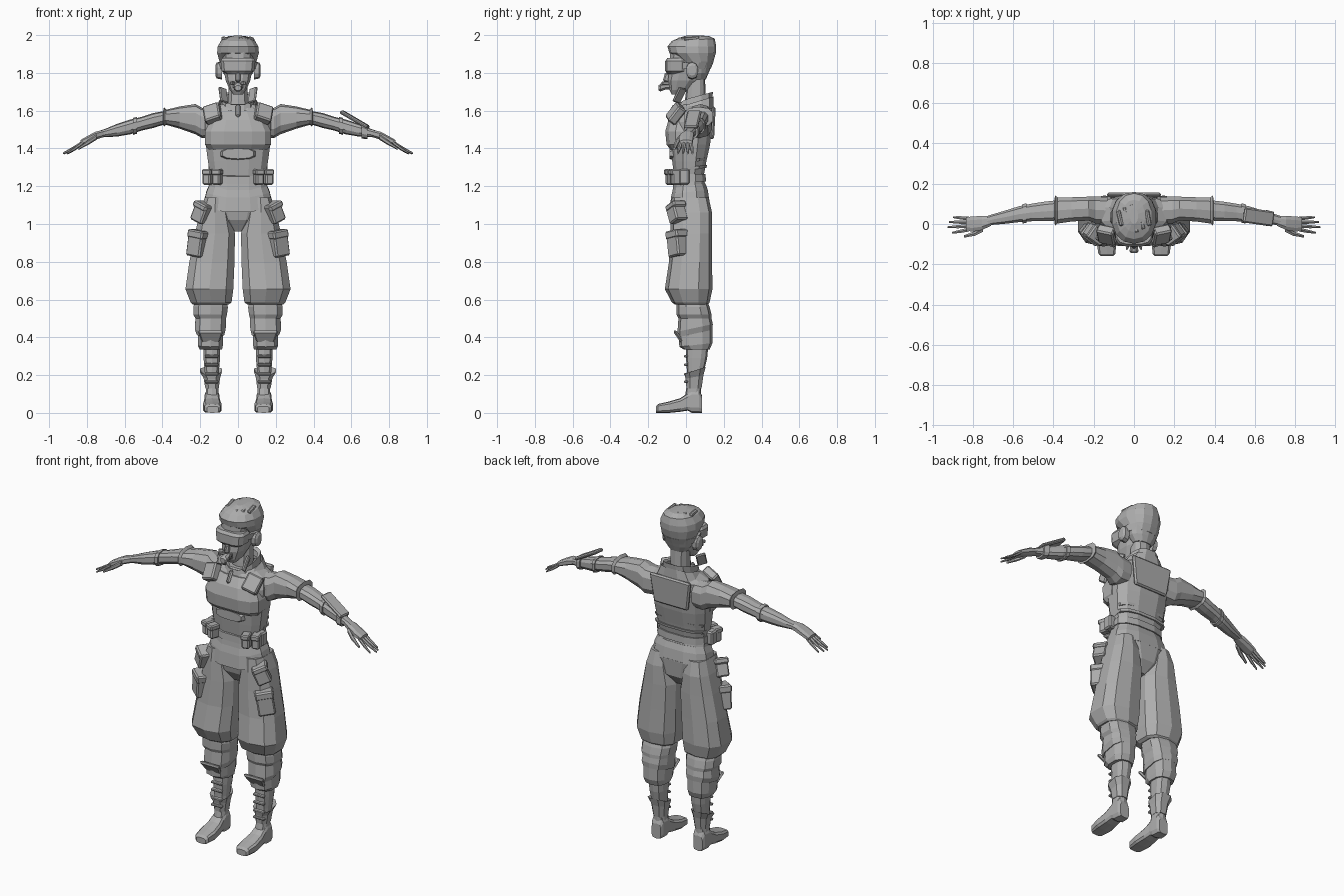
import bpy, bmesh, math
from mathutils import Vector, Euler

GREY = bpy.data.materials.new("cloth grey")
GREY.diffuse_color = (0.42, 0.42, 0.42, 1)


def finish(name, bm, mirror=False):
    bmesh.ops.recalc_face_normals(bm, faces=bm.faces)
    me = bpy.data.meshes.new(name)
    bm.to_mesh(me)
    bm.free()
    me.materials.append(GREY)
    ob = bpy.data.objects.new(name, me)
    bpy.context.collection.objects.link(ob)
    if mirror:
        ob.modifiers.new("Mirror", 'MIRROR').use_mirror_merge = False
    return ob


def section(axis, pos, a0, a1, b0, b1, tilt=0, vee=0, n=12, p=0.75):
    """Rounded-box cross-section; tilt slopes it along b, vee drops its front middle."""
    pts = []
    for i in range(n):
        t = 2 * math.pi * (i + 0.5) / n
        c, s = math.cos(t), math.sin(t)
        u = math.copysign(abs(c) ** p, c)
        v = math.copysign(abs(s) ** p, s)
        a, b = (a0 + a1) / 2 + u * (a1 - a0) / 2, (b0 + b1) / 2 + v * (b1 - b0) / 2
        q = pos + tilt * v - (vee * (1 - abs(u)) if v < 0 else 0)
        pts.append({'x': (q, a, b), 'y': (a, q, b), 'z': (a, b, q)}[axis])
    return pts


def loft(name, axis, rows, mirror=False, caps=True, n=12, p=0.75):
    bm = bmesh.new()
    rings = [[bm.verts.new(c) for c in section(axis, *r, n=n, p=p)] for r in rows]
    for r, s in zip(rings, rings[1:]):
        for i in range(n):
            bm.faces.new((r[i], r[(i + 1) % n], s[(i + 1) % n], s[i]))
    if caps:
        bm.faces.new(rings[0])
        bm.faces.new(rings[-1])
    return finish(name, bm, mirror)


def sym(*rows):
    """Rows (z, half width, y front, y back, tilt, vee) centred on x = 0."""
    return [(r[0], -r[1], r[1]) + tuple(r[2:]) for r in rows]


def box(name, loc, size, rot=(0, 0, 0), mirror=False, bevel=0.008, taper=1.0):
    bm = bmesh.new()
    bmesh.ops.create_cube(bm, size=1)
    e = Euler([math.radians(a) for a in rot])
    for v in bm.verts:
        k = taper if v.co.z < 0 else 1
        v.co = Vector((v.co.x * size[0] * k, v.co.y * size[1], v.co.z * size[2]))
    if bevel:
        bmesh.ops.bevel(bm, geom=bm.edges[:], offset=bevel, segments=1, affect='EDGES')
    for v in bm.verts:
        v.co.rotate(e)
        v.co += Vector(loc)
    return finish(name, bm, mirror)


# Head: face, hair cap, neck
loft("face", 'z', sym((1.685, .025, -.075, -.03), (1.71, .045, -.09, .02),
                      (1.76, .067, -.098, .07), (1.82, .078, -.09, .10),
                      (1.93, .085, -.085, .11)))
loft("hair_cap", 'z', sym((1.765, .055, .03, .105), (1.80, .082, .015, .12),
                          (1.86, .100, -.03, .145), (1.905, .113, -.088, .158),
                          (1.94, .110, -.098, .16), (1.975, .088, -.075, .152, .006),
                          (1.99, .055, -.04, .12, .006), (1.997, .02, 0, .08)), n=14, p=.9)
for i, x in enumerate((-.07, -.035, 0, .035, .07)):
    h = .075 * abs(x)
    box("hair_lock", (x, .03, 1.983 - 60 * h * abs(x) * .09), (.022, .15 - abs(x), .018),
        (4, x * 330, 12), bevel=.006)
loft("neck", 'z', sym((1.58, .06, -.01, .11), (1.66, .052, -.005, .105), (1.79, .052, .01, .1)), n=10)
box("nose", (0, -.10, 1.775), (.024, .035, .05), (-15, 0, 0))

# Goggles, headset and mouthpiece
loft("goggles", 'z', sym((1.795, .062, -.098, -.02), (1.81, .088, -.112, .01),
                         (1.862, .094, -.112, .01), (1.878, .085, -.10, .0)), n=12, p=.6)
loft("goggle_strap", 'z', sym((1.82, .098, -.06, .13), (1.855, .106, -.06, .145)), n=14, p=.9)
loft("ear_cup", 'x', [(.085, .0, .065, 1.765, 1.86), (.112, .0, .065, 1.77, 1.855),
                      (.12, .012, .053, 1.785, 1.84)], True, n=10, p=.9)
loft("mouthpiece", 'y', [(-.145, -.016, .016, 1.705, 1.735), (-.135, -.024, .024, 1.70, 1.745),
                         (-.11, -.02, .02, 1.71, 1.75), (-.08, -.03, .03, 1.71, 1.75)], n=8, p=.9)
box("mask_strut", (.027, -.105, 1.745), (.012, .05, .02), (0, 0, 25), True, .004)

# Torso: shirt, chest piece, hem
loft("torso", 'z', sym((1.16, .165, -.075, .115), (1.25, .150, -.065, .095), (1.33, .163, -.075, .11),
                       (1.42, .175, -.085, .13), (1.54, .180, -.08, .145),
                       (1.60, .165, -.05, .145), (1.635, .09, -.03, .13)))
loft("chest_piece", 'z', sym((1.395, .160, -.085, .06), (1.42, .178, -.105, .07), (1.49, .180, -.112, .08),
                             (1.55, .150, -.095, .08), (1.60, .11, -.06, .08)), n=12, p=.65)
loft("jacket_hem", 'z', sym((1.10, .188, -.09, .128, .015, .035), (1.17, .172, -.082, .118, .01, .03),
                            (1.21, .155, -.07, .105, .005, .02)))
loft("belt", 'z', sym((1.225, .160, -.075, .108, .0, .02), (1.265, .158, -.073, .106, .0, .02)))
loft("belly_panel", 'y', [(-.088, -.085, .085, 1.345, 1.40), (-.06, -.1, .1, 1.335, 1.41)], n=10)
loft("pelvis", 'z', sym((.96, .035, -.02, .075), (1.02, .12, -.06, .12), (1.12, .178, -.08, .128)))
box("shoulder_panel", (.135, -.055, 1.585), (.09, .05, .10), (-35, 18, 12), True)
box("back_panel", (0, .142, 1.535), (.27, .022, .17), (-3, 0, 0), taper=.82)
for z in (1.29, 1.33):
    loft("waist_seam", 'z', sym((z, .158, -.02, .11, .008), (z + .015, .161, -.02, .113, .008)))

# Collar: two leaning layers with raised front tips
loft("collar_base", 'z', sym((1.595, .135, -.07, .15, .02), (1.645, .10, -.055, .148, .03, .025)), caps=False)
loft("collar", 'z', sym((1.615, .09, -.06, .14, .03, .03), (1.675, .085, -.045, .145, .025, .03),
                        (1.665, .07, -.025, .125, .025, .03)), caps=False)
box("collar_tip", (.078, -.035, 1.682), (.016, .055, .085), (-15, 22, 40), True, .005, .8)
box("collar_clasp", (0, -.078, 1.60), (.024, .016, .075), (-30, 0, 0))

# Arms: sleeve with flared cuff, forearm, wrist band, hand
loft("sleeve", 'x', [(.13, .0, .135, 1.46, 1.61), (.19, .0, .14, 1.455, 1.615), (.225, .015, .138, 1.475, 1.635),
                     (.31, .01, .135, 1.505, 1.622), (.38, .0, .135, 1.525, 1.605),
                     (.392, -.01, .145, 1.515, 1.62), (.396, .01, .12, 1.53, 1.60)], True, n=10)
loft("forearm", 'x', [(.38, .015, .12, 1.53, 1.60), (.45, .012, .112, 1.508, 1.587),
                      (.51, .012, .102, 1.495, 1.567), (.57, .008, .09, 1.475, 1.553),
                      (.64, .0, .068, 1.463, 1.53), (.70, -.005, .05, 1.46, 1.505),
                      (.73, -.01, .04, 1.458, 1.495)], True, n=10)
loft("sleeve_band", 'x', [(.535, .003, .104, 1.478, 1.567), (.555, .001, .10, 1.472, 1.562)], True, n=10)
loft("palm", 'x', [(.71, -.01, .04, 1.46, 1.50), (.755, -.032, .042, 1.445, 1.49),
                   (.80, -.04, .04, 1.428, 1.465), (.835, -.036, .036, 1.415, 1.445)], True, n=8)
for name, y, x2, y2 in (("index_finger", -.028, .905, -.044), ("middle_finger", -.01, .927, -.016),
                        ("ring_finger", .009, .92, .01), ("little_finger", .027, .90, .034)):
    rows = []
    for t, r in ((0, .011), (.5, .0095), (1, .005)):
        x, c, z = .82 + (x2 - .82) * t, y + (y2 - y) * t, 1.432 - .058 * t - .003 * math.sin(3 * t)
        rows.append((x, c - r, c + r, z - r, z + r))
    loft(name, 'x', rows, True, n=6, p=1)
loft("thumb", 'x', [(.75, -.04, -.01, 1.445, 1.475), (.79, -.06, -.034, 1.42, 1.447),
                    (.845, -.069, -.055, 1.392, 1.406)], True, n=6, p=1)

# Gauntlet plate on one forearm
box("gauntlet", (.618, .035, 1.553), (.17, .075, .02), (0, 30, -8), bevel=.007)
loft("gauntlet_strap", 'x', [(.655, -.012, .072, 1.452, 1.54), (.685, -.012, .064, 1.45, 1.522)], n=10)

# Legs: baggy trousers, gathered knees, calves
loft("trouser_leg", 'z', [(.575, .045, .245, -.06, .115), (.585, .03, .255, -.075, .125),
                          (.655, .02, .283, -.112, .14), (.80, .014, .262, -.09, .138),
                          (.95, .012, .232, -.082, .138), (1.06, .04, .205, -.08, .138),
                          (1.14, .06, .178, -.075, .12)], True, n=10)
loft("knee_gather", 'z', [(.42, .07, .22, -.045, .14, .02), (.45, .062, .232, -.045, .142, .02),
                          (.50, .06, .228, -.04, .135), (.52, .055, .24, -.05, .135),
                          (.56, .05, .24, -.05, .125), (.60, .06, .23, -.05, .11)], True, n=10)
loft("calf_cuff", 'z', [(.335, .082, .205, -.01, .125, .0), (.36, .078, .215, -.035, .14, .01),
                        (.43, .075, .215, -.04, .14, .015)], True, n=10)
box("shin_guard", (.145, -.04, .405), (.135, .018, .075), (35, 0, 0), True, taper=.7)
loft("shin", 'z', [(.09, .102, .172, -.005, .08), (.15, .103, .172, .005, .08), (.22, .10, .178, .005, .095),
                   (.29, .093, .184, .0, .112), (.35, .092, .186, .0, .118)], True, n=10)

# Boots: flared top, buckles, foot
loft("boot_cuff", 'z', [(.13, .10, .175, .0, .085), (.19, .092, .185, -.005, .095, .01),
                        (.225, .082, .205, -.012, .108, .02), (.20, .105, .18, .01, .09, .01)], True, n=8)
for z in (.165, .205, .255, .30):
    box("lace_buckle", (.14, .0, z), (.072, .02, .014), (12, 0, 0), True, .004)
loft("foot", 'y', [(-.16, .103, .165, .0, .035), (-.148, .092, .178, .0, .047), (-.09, .085, .187, .0, .06),
                   (-.03, .092, .182, .006, .078), (.01, .098, .178, .012, .105),
                   (.03, .098, .177, .0, .125), (.07, .10, .175, .0, .125),
                   (.085, .107, .168, .0, .09)], True, n=10, p=.5)

# Belt pouches, hip pouches, cargo pockets
for x in (.11, .16):
    box("belt_pouch", (x, -.075 + (x - .11) * .5, 1.245), (.045, .06, .075), (0, 0, 18), True)
    box("belt_pouch_flap", (x, -.081 + (x - .11) * .5, 1.275), (.05, .062, .03), (0, 0, 18), True, .006)
box("side_pouch", (.162, -.01, 1.25), (.045, .055, .08), (0, 0, 0), True)
box("hip_pouch", (.19, -.05, 1.06), (.08, .075, .105), (0, -24, 35), True)
box("hip_pouch_flap", (.183, -.054, 1.095), (.088, .083, .035), (0, -24, 35), True)
box("cargo_pocket", (.212, -.045, .895), (.095, .075, .135), (0, -9, 38), True)
box("cargo_flap", (.206, -.049, .945), (.103, .082, .045), (0, -9, 38), True)
